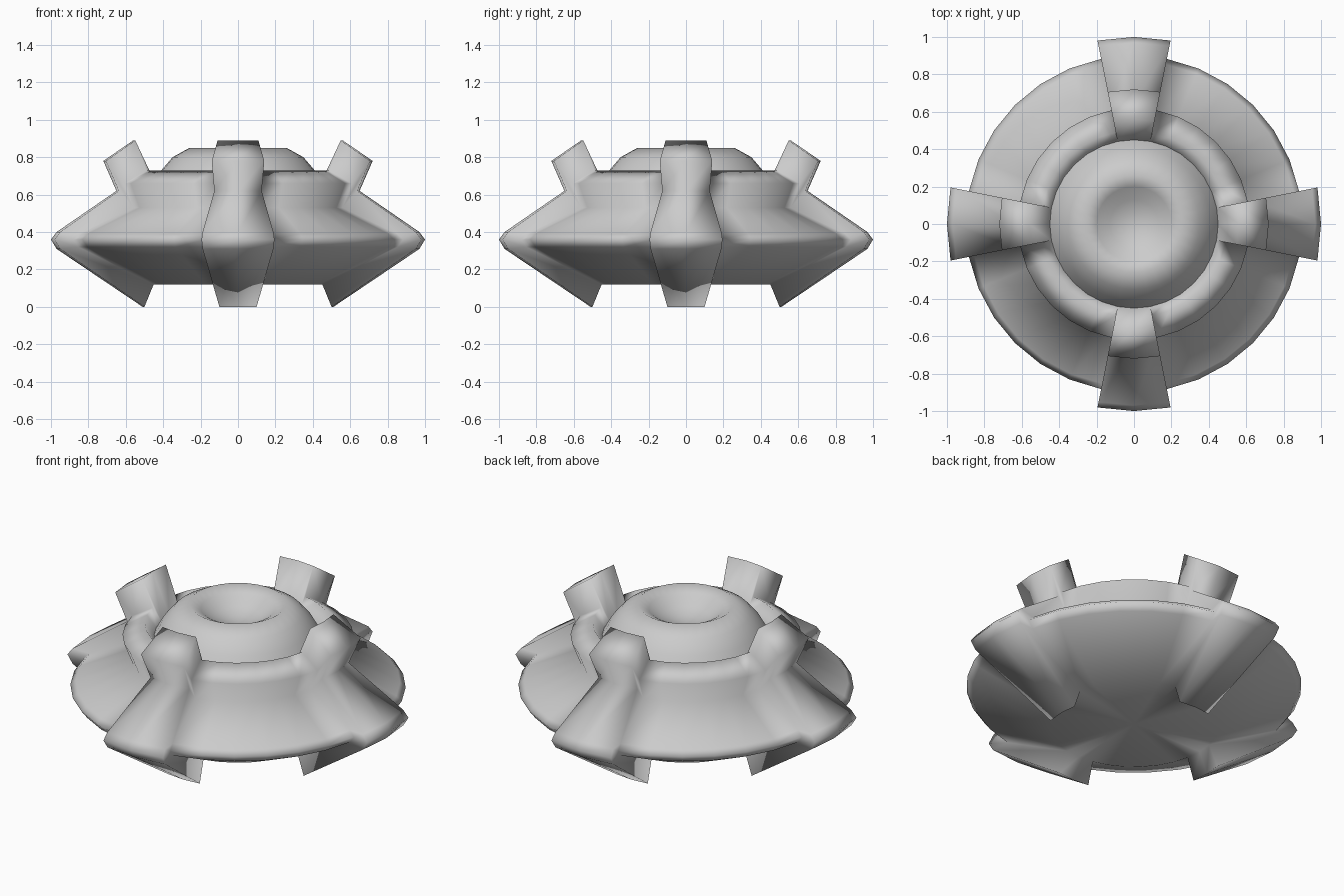
import bpy
import bmesh
from math import cos, sin, tau

cube = bpy.data.objects.get("Cube")
if cube:
    bpy.data.objects.remove(cube)

SEGMENTS = 32

# Radius and height profiles, from the underside up to the groove round the dome
hull = [(.46, .12), (.87, .32), (.9, .36), (.87, .39),
        (.57, .53), (.62, .66), (.5, .73), (.45, .66)]
arm = [(.51, 0), (.97, .31), (1, .36), (.97, .4),
       (.65, .62), (.72, .78), (.56, .89)]
dome = [(.45, .66), (.41, .73), (.35, .8), (.26, .85),
        (.2, .82), (.13, .77), (.06, .75), (0, .74)]

metal = bpy.data.materials.new("grey_metal")
metal.use_nodes = True
grey = (.6, .6, .6, 1)
metal.diffuse_color = grey
metal.node_tree.nodes["Principled BSDF"].inputs["Base Color"].default_value = grey


def point(p, column):
    a = tau * column / SEGMENTS
    return (p[0] * cos(a), p[0] * sin(a), p[1])


def add_face(bm, points):
    bm.faces.new([bm.verts.new(p) for p in points])


def sweep(bm, profile, first, last):
    """Turn a profile about the z axis between two columns."""
    for c in range(first, last):
        for p, q in zip(profile, profile[1:]):
            corners = [point(p, c), point(p, c + 1), point(q, c + 1), point(q, c)]
            add_face(bm, corners[:3] if q[0] == 0 else
                     corners[1:] if p[0] == 0 else corners)


def finish(bm, name):
    bmesh.ops.remove_doubles(bm, verts=bm.verts, dist=.0005)
    bmesh.ops.recalc_face_normals(bm, faces=bm.faces)
    mesh = bpy.data.meshes.new(name)
    bm.to_mesh(mesh)
    bm.free()
    mesh.materials.append(metal)
    mesh.polygons.foreach_set("use_smooth", [True] * len(mesh.polygons))
    obj = bpy.data.objects.new(name, mesh)
    bpy.context.collection.objects.link(obj)
    return obj


# Saucer: a turned hull with four raised arms blended into it
bm = bmesh.new()
quarter = SEGMENTS // 4
for k in range(4):
    mid = k * quarter
    sweep(bm, [hull[0]] + arm + [hull[-1]], mid - 1, mid + 1)
    sweep(bm, hull, mid + 1, mid + quarter - 1)
    # Side walls of the arm
    for c in (mid - 1, mid + 1):
        for i in range(len(arm) - 1):
            add_face(bm, [point(p, c) for p in
                          (hull[i], hull[i + 1], arm[i + 1], arm[i])])
        add_face(bm, [point(p, c) for p in (hull[-2], hull[-1], arm[-1])])
# Flat underside
sweep(bm, [(0, hull[0][1]), hull[0]], 0, SEGMENTS)
finish(bm, "saucer_hull")

# Dome with a dimpled top
bm = bmesh.new()
sweep(bm, dome, 0, SEGMENTS)
finish(bm, "dome")
